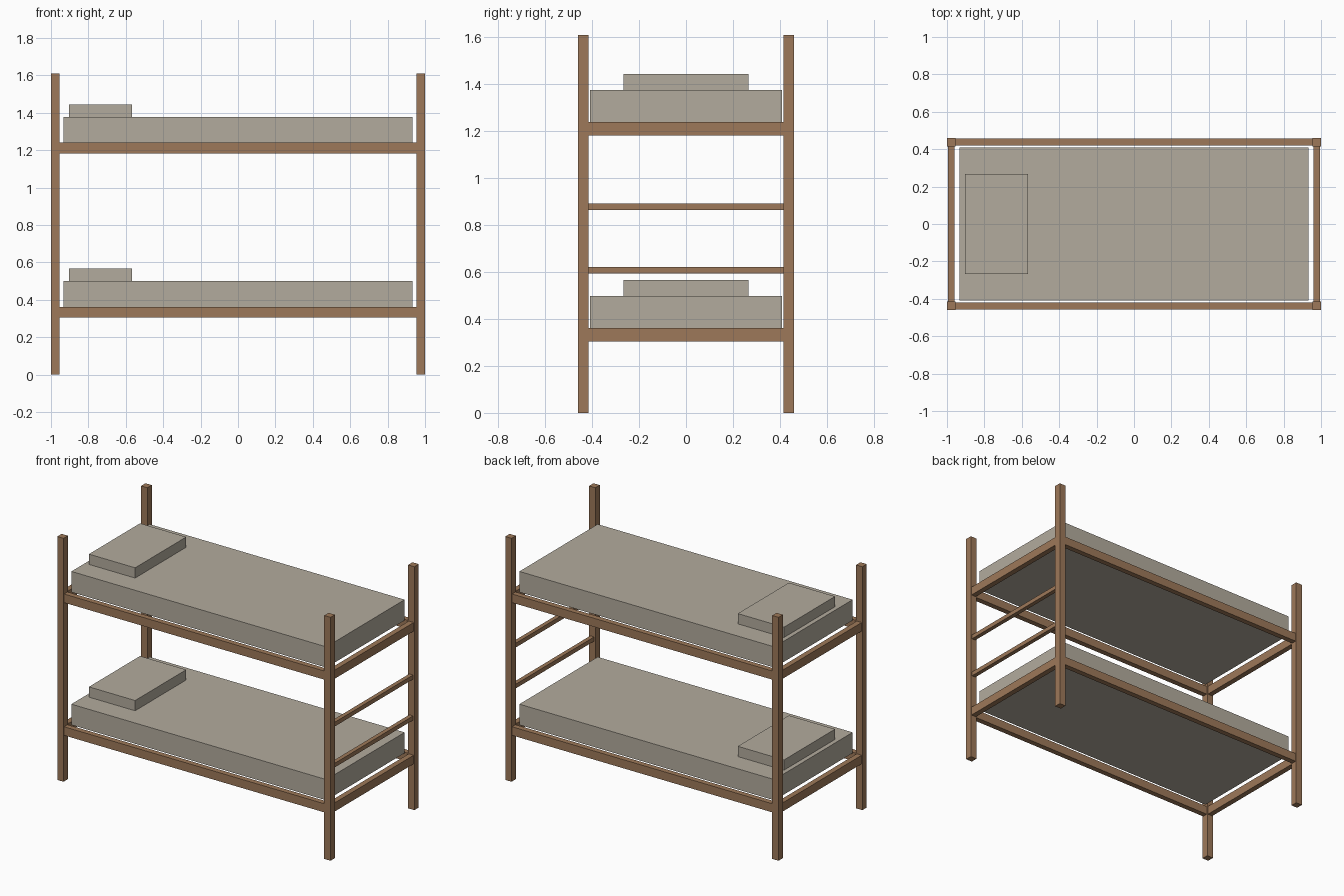
import bpy

if "Cube" in bpy.data.objects:
    bpy.data.objects.remove(bpy.data.objects["Cube"])


def material(name, rgb):
    m = bpy.data.materials.new(name)
    m.diffuse_color = (*rgb, 1)
    m.use_nodes = True
    m.node_tree.nodes["Principled BSDF"].inputs["Base Color"].default_value = m.diffuse_color
    return m


wood = material("wood", (0.34, 0.19, 0.10))
fabric = material("fabric", (0.45, 0.41, 0.34))


def box(name, x, y, z, mat):
    """Box given by its (min, max) range on each axis."""
    ranges = (x, y, z)
    bpy.ops.mesh.primitive_cube_add(size=1, location=[(a + b) / 2 for a, b in ranges])
    ob = bpy.context.object
    ob.name = name
    ob.scale = [b - a for a, b in ranges]
    bpy.ops.object.transform_apply(location=False, rotation=False, scale=True)
    ob.data.materials.append(mat)
    return ob


def around(c, width):
    return (c - width / 2, c + width / 2)


PX, PY = 0.977, 0.438     # post centres
POST, RAIL, RUNG = 0.046, 0.036, 0.028
IX, IY = PX - POST / 2, PY - POST / 2   # inner post faces

# Corner posts
for sx, end in ((-1, "head"), (1, "foot")):
    for sy, side in ((-1, "front"), (1, "back")):
        box(f"{side}_{end}_post", around(sx * PX, POST), around(sy * PY, POST), (0, 1.61), wood)

# Two bunks: rail frame, mattress and pillow
for level, z in (("lower", 0.305), ("upper", 1.183)):
    top = z + 0.057
    for sy, side in ((-1, "front"), (1, "back")):
        box(f"{level}_{side}_rail", (-IX, IX), around(sy * PY, RAIL), (z, top), wood)
    for sx, end in ((-1, "head"), (1, "foot")):
        box(f"{level}_{end}_rail", around(sx * PX, RAIL), (-IY, IY), (z, top), wood)
    box(f"{level}_mattress", (-0.933, 0.933), (-0.409, 0.409), (top, top + 0.137), fabric)
    box(f"{level}_pillow", (-0.904, -0.566), (-0.267, 0.267), (top + 0.137, top + 0.205), fabric)

# Ladder rungs between the foot posts
for i, z in enumerate((0.607, 0.878)):
    box(f"ladder_rung_{i + 1}", around(PX, RUNG), (-IY, IY), around(z, RUNG), wood)
